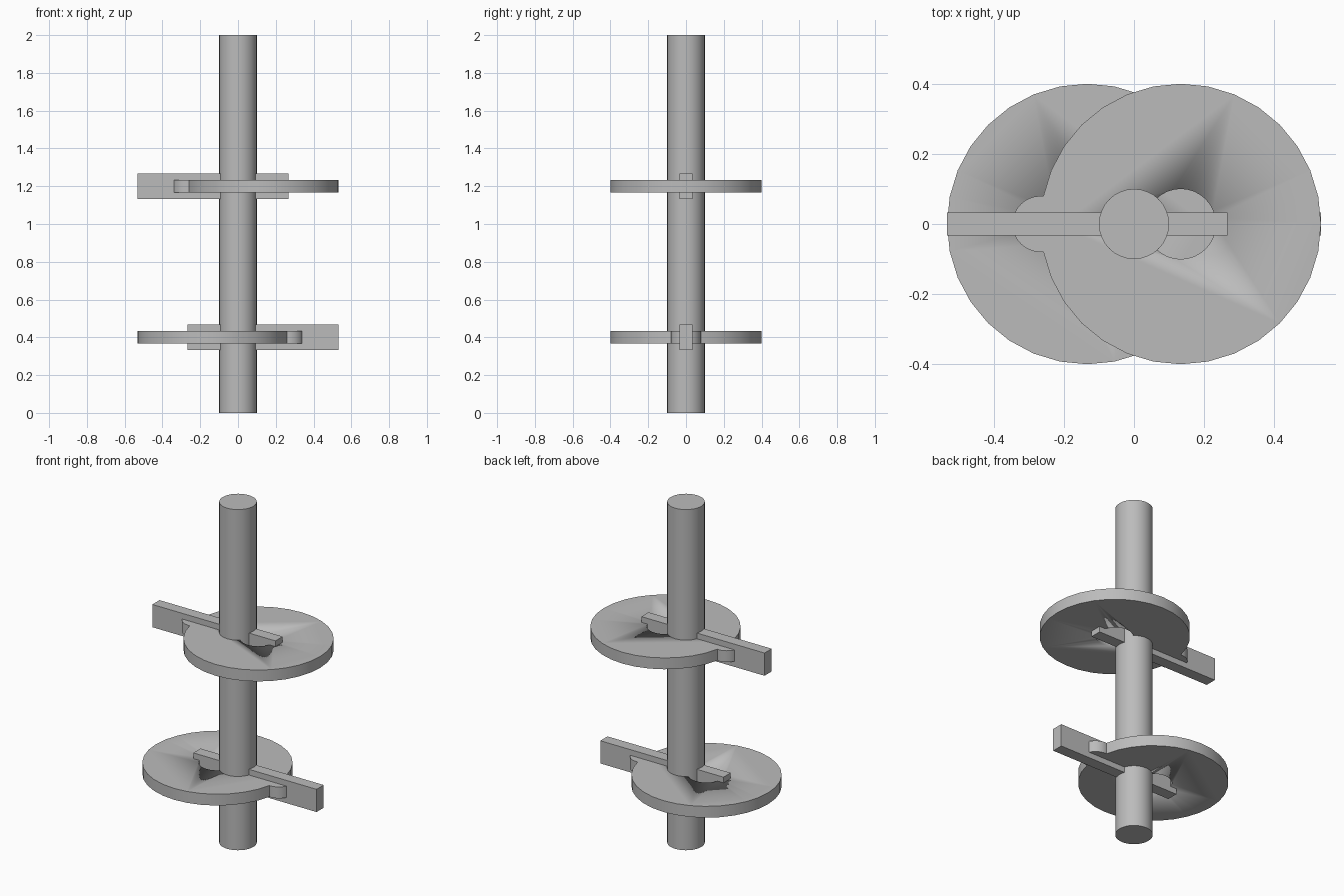
import bpy
import math

cube = bpy.data.objects.get("Cube")
if cube:
    bpy.data.objects.remove(cube, do_unlink=True)

grey = bpy.data.materials.new("plain grey")
grey.use_nodes = True
grey.diffuse_color = (0.5, 0.5, 0.5, 1)
grey.node_tree.nodes["Principled BSDF"].inputs["Base Color"].default_value = (0.5, 0.5, 0.5, 1)


def cylinder(name, radius, depth, x, z):
    bpy.ops.mesh.primitive_cylinder_add(vertices=32, radius=radius, depth=depth, location=(x, 0, z))
    obj = bpy.context.object
    obj.name = name
    obj.data.materials.append(grey)
    bpy.ops.object.shade_smooth_by_angle(angle=math.radians(30))
    return obj


def boolean(obj, other, operation):
    mod = obj.modifiers.new(operation.lower(), "BOOLEAN")
    mod.operation = operation
    mod.solver = "EXACT"
    mod.object = other
    bpy.context.view_layer.objects.active = obj
    bpy.ops.object.modifier_apply(modifier=mod.name)
    bpy.data.objects.remove(other, do_unlink=True)


def eccentric(prefix, z, side):
    """Off-centre disc with a round lobe and a hole, crossed by a flat bar."""
    offset = side * 2 / 15
    thickness = 1 / 15
    disc = cylinder(prefix + "_disc", 0.4, thickness, offset, z)
    lobe = cylinder(prefix + "_lobe", 0.08, thickness, offset - side * 0.4, z)
    boolean(disc, lobe, "UNION")
    hole = cylinder(prefix + "_hole_cutter", 0.1, 0.3, offset, z)
    hole.hide_render = True
    boolean(disc, hole, "DIFFERENCE")

    bpy.ops.mesh.primitive_cube_add(size=1, location=(-offset, 0, z))
    bar = bpy.context.object
    bar.name = prefix + "_bar"
    bar.scale = (0.8, thickness, 2 * thickness)
    bpy.ops.object.transform_apply(location=False, rotation=False, scale=True)
    bar.data.materials.append(grey)


# Central shaft
cylinder("shaft", 0.1, 2, 0, 1)

# Two eccentric discs facing opposite ways
eccentric("lower", 0.4, -1)
eccentric("upper", 1.2, 1)
